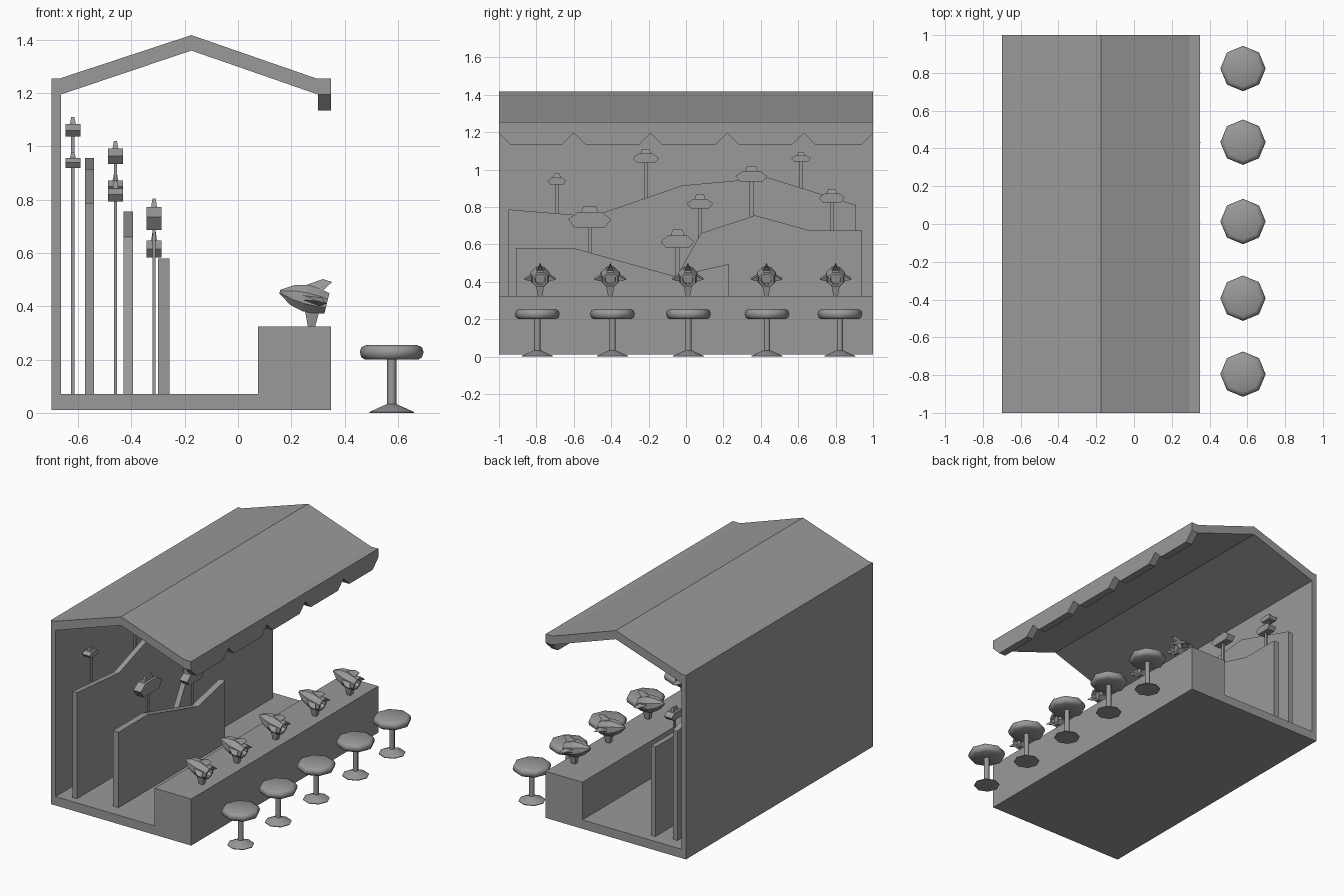
import bpy, bmesh
from math import radians, cos, sin, pi
from mathutils import Matrix, Vector

cube = bpy.data.objects.get("Cube")
if cube:
    bpy.data.objects.remove(cube, do_unlink=True)

grey = bpy.data.materials.new("plain grey")
grey.use_nodes = True
colour = (0.32, 0.32, 0.32, 1)
grey.diffuse_color = colour
grey.node_tree.nodes["Principled BSDF"].inputs["Base Color"].default_value = colour


def finish(name, bm, smooth=None, matrix=None):
    """Turn a bmesh into a named object."""
    if matrix:
        bm.transform(matrix)
    bmesh.ops.recalc_face_normals(bm, faces=bm.faces)
    mesh = bpy.data.meshes.new(name)
    bm.to_mesh(mesh)
    bm.free()
    mesh.materials.append(grey)
    obj = bpy.data.objects.new(name, mesh)
    bpy.context.collection.objects.link(obj)
    if smooth:
        bpy.ops.object.select_all(action='DESELECT')
        obj.select_set(True)
        bpy.context.view_layer.objects.active = obj
        bpy.ops.object.shade_smooth_by_angle(angle=radians(smooth))
    return obj


def extrude(name, points, start, end, axis):
    """Extrude an outline: axis 'y' takes (x, z) points, axis 'x' takes (y, z)."""
    bm = bmesh.new()
    put = (lambda a, b: (a, start, b)) if axis == 'y' else (lambda a, b: (start, a, b))
    face = bm.faces.new([bm.verts.new(put(a, b)) for a, b in points])
    out = bmesh.ops.extrude_face_region(bm, geom=[face])
    move = Vector((0, end - start, 0) if axis == 'y' else (end - start, 0, 0))
    bmesh.ops.translate(bm, vec=move, verts=[v for v in out['geom'] if isinstance(v, bmesh.types.BMVert)])
    return finish(name, bm)


def lathe(name, profile, sides=8, matrix=None, smooth=None, turn=0):
    """Revolve (radius, height) points round z and cap both ends."""
    bm = bmesh.new()
    rings = [[bm.verts.new((r * cos(2 * pi * (i + turn) / sides),
                            r * sin(2 * pi * (i + turn) / sides), h))
              for i in range(sides)] for r, h in profile]
    for low, high in zip(rings, rings[1:]):
        for i in range(sides):
            j = (i + 1) % sides
            bm.faces.new((low[i], low[j], high[j], high[i]))
    bm.faces.new(rings[0])
    bm.faces.new(rings[-1])
    return finish(name, bm, smooth, matrix)


def hull(name, points, matrix=None):
    bm = bmesh.new()
    verts = [bm.verts.new(p) for p in points]
    bmesh.ops.convex_hull(bm, input=verts)
    return finish(name, bm, None, matrix)


# Booth shell: floor, counter, back wall and pitched roof
extrude("booth_floor_and_counter",
        [(-0.70, 0.01), (0.35, 0.01), (0.35, 0.325), (0.075, 0.325), (0.075, 0.07),
         (-0.665, 0.07), (-0.665, 1.195), (-0.175, 1.36), (0.30, 1.195), (0.35, 1.195),
         (0.35, 1.255), (0.295, 1.255), (-0.175, 1.418), (-0.67, 1.255), (-0.70, 1.255)],
        -1, 1, 'y')

# Hanging valance with triangular notches
notches = [-1.0, -0.6, -0.19, 0.22, 0.63, 1.0]
for a, b in zip(notches, notches[1:]):
    extrude("valance_tab", [(a, 1.195), (a + 0.06, 1.135), (b - 0.06, 1.135), (b, 1.195)],
            0.30, 0.35, 'x')

# Scenery hills, back to front
extrude("back_hill", [(-0.95, 0.07), (0.91, 0.07), (0.91, 0.81), (0.44, 0.957),
                      (-0.02, 0.915), (-0.50, 0.75), (-0.95, 0.787)], -0.575, -0.54, 'x')
extrude("middle_hill", [(-0.25, 0.07), (0.94, 0.07), (0.94, 0.675), (0.66, 0.675),
                        (0.37, 0.755), (0.08, 0.66)], -0.43, -0.395, 'x')
extrude("front_hill", [(-0.91, 0.07), (0.23, 0.07), (0.23, 0.495), (-0.06, 0.43),
                       (-0.60, 0.58), (-0.91, 0.58)], -0.30, -0.257, 'x')


# Flat saucer targets on sticks
def target(x, y, z, width, low, high, top):
    extrude("target_body", [(y - 0.7 * width, low), (y + 0.7 * width, low), (y + width, z),
                            (y + 0.55 * width, high), (y - 0.55 * width, high), (y - width, z)],
            x - 0.028, x + 0.028, 'x')
    hull("target_dome", [(x + sx * a, y + sy * b * width, h) for sx in (-1, 1) for sy in (-1, 1)
                         for a, b, h in ((0.011, 0.4, high), (0.006, 0.28, top))])
    hull("target_stick", [(x + sx * 0.006, y + sy * 0.01, h) for sx in (-1, 1)
                          for sy in (-1, 1) for h in (0.07, low)])


target(-0.62, -0.69, 0.94, 0.05, 0.92, 0.957, 0.978)
target(-0.62, -0.215, 1.06, 0.07, 1.037, 1.085, 1.11)
target(-0.62, 0.615, 1.06, 0.052, 1.042, 1.075, 1.092)
target(-0.46, 0.075, 0.82, 0.07, 0.793, 0.842, 0.87)
target(-0.46, 0.35, 0.965, 0.085, 0.935, 0.992, 1.02)
target(-0.46, 0.78, 0.85, 0.07, 0.825, 0.872, 0.897)
target(-0.315, -0.515, 0.735, 0.115, 0.687, 0.772, 0.805)
target(-0.315, -0.045, 0.615, 0.09, 0.583, 0.648, 0.68)

# Finned blasters on the counter: local z runs from nose to hollow rear
nose, rear = Vector((0.157, 0, 0.455)), Vector((0.333, 0, 0.411))
aim = (rear - nose).normalized()
side = Vector((0, 1, 0))
up = aim.cross(side) * -1
frame = Matrix((up, side, aim)).transposed().to_4x4()
if up.z < 0:
    frame = Matrix((-up, side, aim)).transposed().to_4x4()
fin = [(0.035, -0.012, 0.07), (0.035, 0.012, 0.07), (0.035, -0.02, 0.15), (0.035, 0.02, 0.15),
       (0.085, 0, 0.145), (0.083, 0, 0.182)]
for y in (-0.78, -0.405, 0.01, 0.43, 0.8):
    place = Matrix.Translation(nose + Vector((0, y, 0))) @ frame
    lathe("blaster_body", [(0.008, 0), (0.042, 0.05), (0.055, 0.1), (0.052, 0.145), (0.043, 0.182),
                           (0.03, 0.182), (0.028, 0.155)], 8, place, None, 0.5)
    for angle in (-90, 0, 90):
        hull("blaster_fin", fin, place @ Matrix.Rotation(radians(angle), 4, 'Z'))
    hull("blaster_stand", [(x, y + s * w, z) for s in (-1, 1) for x, w, z in
                           ((0.262, 0.012, 0.325), (0.29, 0.012, 0.325),
                            (0.25, 0.022, 0.39), (0.305, 0.022, 0.38))])

# Round stools in front of the counter
for y in (-0.795, -0.393, 0.013, 0.433, 0.823):
    spot = Matrix.Translation((0.577, y, 0))
    lathe("stool_seat", [(0.1, 0.2), (0.114, 0.209), (0.12, 0.228), (0.114, 0.246),
                         (0.095, 0.255)], 8, spot, 50)
    lathe("stool_pole", [(0.017, 0.02), (0.017, 0.205)], 8, spot, 50)
    lathe("stool_foot", [(0.083, 0), (0.083, 0.004), (0.018, 0.033)], 8, spot, 50)
